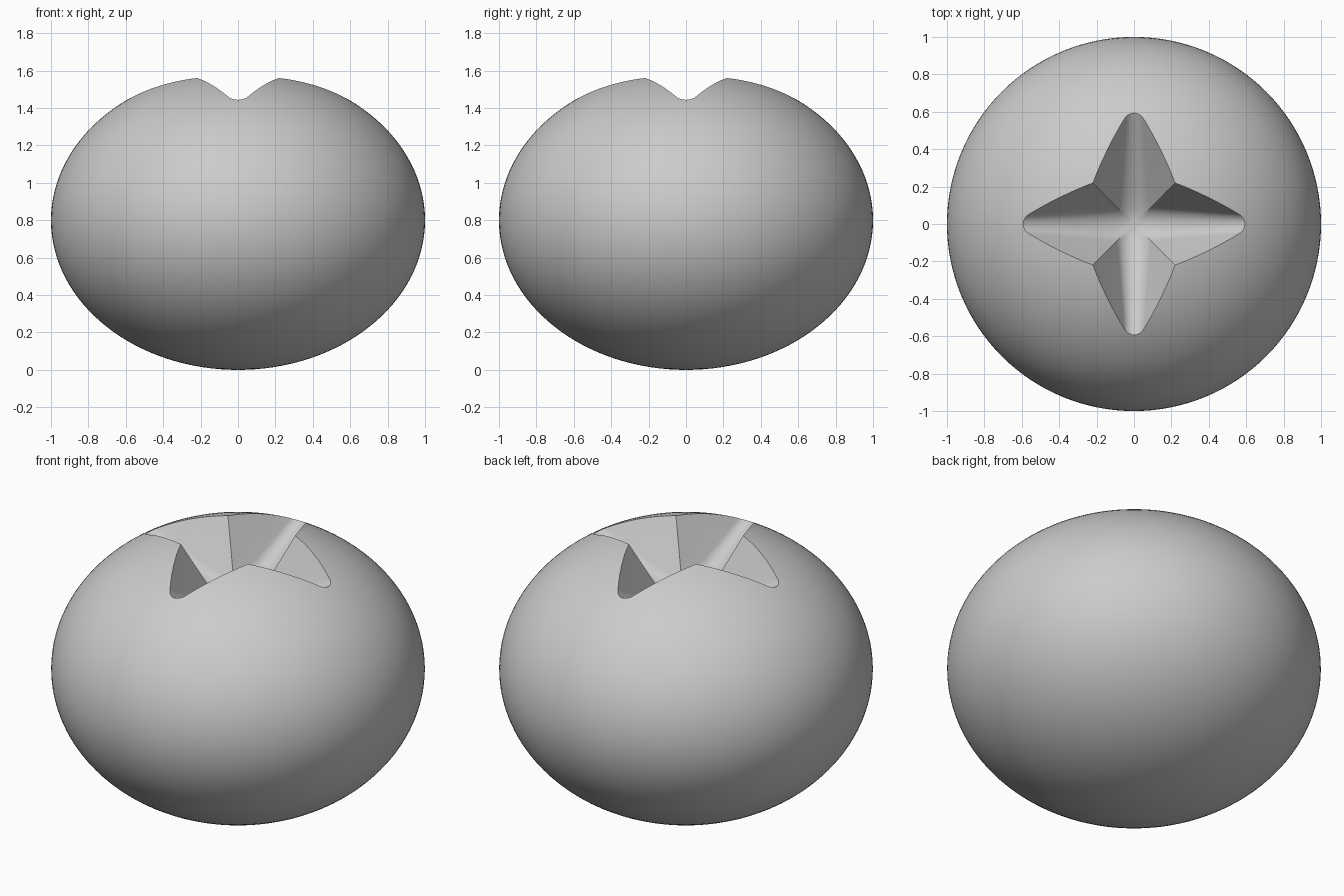
import bpy, bmesh, math

cube = bpy.data.objects.get("Cube")
if cube:
    bpy.data.objects.remove(cube, do_unlink=True)

HEIGHT = 0.8       # half height of the body
APEX = 1.02        # where the sloping walls would meet on the axis
RIDGE = 0.614      # rise of each arm's floor towards its tip
WALL = 1.838       # steepness of the side walls
TOP = 1.8

grey = bpy.data.materials.new("plain grey")
grey.use_nodes = True
grey.diffuse_color = (0.6, 0.6, 0.6, 1)
grey.node_tree.nodes["Principled BSDF"].inputs["Base Color"].default_value = grey.diffuse_color


def section(y):
    """Rounded V profile of the trough at distance y along it."""
    d = math.sqrt(y * y + 0.07 ** 2) if abs(y) < 0.3 else abs(y) + 0.008
    floor = APEX + RIDGE * (d - 0.008)
    half = 0.097 - 0.082 * abs(y)
    slope = math.atan(WALL)
    radius = half / math.sin(slope)
    centre = floor + WALL * half + radius * math.cos(slope)
    pts = [(-(TOP - floor) / WALL, TOP)]
    steps = 16
    for i in range(steps + 1):
        a = slope * (2 * i / steps - 1)
        pts.append((radius * math.sin(a), centre - radius * math.cos(a)))
    pts.append(((TOP - floor) / WALL, TOP))
    return pts


def trough(name, turn):
    """Closed cutter lofted through the profiles along one axis."""
    bm = bmesh.new()
    inner = [0.02 * i for i in range(16)]
    half = inner + [0.45, 0.6, 0.72]
    stations = [-y for y in reversed(half[1:])] + half
    rings = [[bm.verts.new((x, y, z)) for x, z in section(y)] for y in stations]
    n = len(rings[0])
    for a, b in zip(rings, rings[1:]):
        for i in range(n):
            j = (i + 1) % n
            bm.faces.new((a[i], a[j], b[j], b[i]))
    bm.faces.new(rings[0])
    bm.faces.new(rings[-1])
    bmesh.ops.recalc_face_normals(bm, faces=bm.faces)
    mesh = bpy.data.meshes.new(name)
    bm.to_mesh(mesh)
    bm.free()
    mesh.materials.append(grey)
    obj = bpy.data.objects.new(name, mesh)
    obj.rotation_euler.z = turn
    obj.hide_render = True
    bpy.context.collection.objects.link(obj)
    return obj


# Flattened round body
bpy.ops.mesh.primitive_uv_sphere_add(segments=128, ring_count=64, radius=1, location=(0, 0, HEIGHT))
body = bpy.context.object
body.name = "round_body"
body.scale.z = HEIGHT
bpy.ops.object.transform_apply(location=True, rotation=True, scale=True)
body.data.materials.append(grey)

# Four-pointed star recess from two crossed troughs
for name, turn in (("recess_cutter_a", 0), ("recess_cutter_b", math.pi / 2)):
    cutter = trough(name, turn)
    bpy.context.view_layer.update()
    mod = body.modifiers.new("recess", 'BOOLEAN')
    mod.operation = 'DIFFERENCE'
    mod.solver = 'EXACT'
    mod.object = cutter
    bpy.context.view_layer.objects.active = body
    bpy.ops.object.modifier_apply(modifier=mod.name)
    bpy.data.objects.remove(cutter, do_unlink=True)

body.select_set(True)
bpy.ops.object.shade_smooth_by_angle(angle=math.radians(25))
